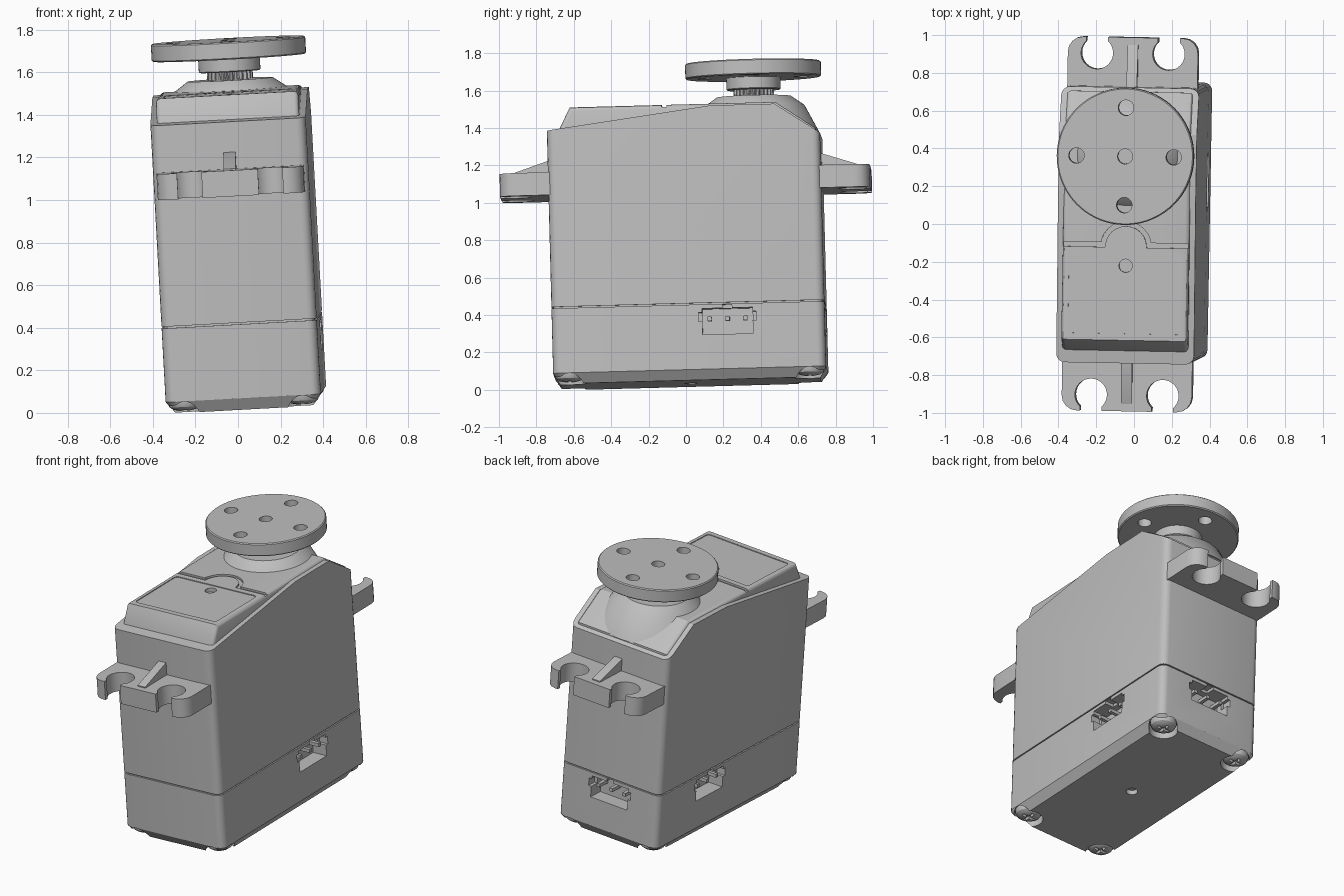
import bpy, bmesh
from math import sin, cos, pi, radians
from mathutils import Vector, Matrix

cube = bpy.data.objects.get("Cube")
if cube:
    bpy.data.objects.remove(cube, do_unlink=True)

GREY = (0.52, 0.52, 0.52, 1)
mat = bpy.data.materials.new("plain grey")
mat.use_nodes = True
mat.diffuse_color = GREY
mat.node_tree.nodes["Principled BSDF"].inputs["Base Color"].default_value = GREY
parts = []


def finish(name, bm):
    bmesh.ops.recalc_face_normals(bm, faces=bm.faces)
    mesh = bpy.data.meshes.new(name)
    bm.to_mesh(mesh)
    bm.free()
    mesh.materials.append(mat)
    obj = bpy.data.objects.new(name, mesh)
    bpy.context.collection.objects.link(obj)
    parts.append(obj)
    return obj


def loft(name, rings):
    """Closed skin through rings with equal point counts."""
    bm = bmesh.new()
    rows = [[bm.verts.new(p) for p in ring] for ring in rings]
    n = len(rows[0])
    for a, b in zip(rows, rows[1:]):
        for i in range(n):
            j = (i + 1) % n
            bm.faces.new((a[i], a[j], b[j], b[i]))
    bm.faces.new(rows[0])
    bm.faces.new(rows[-1])
    return finish(name, bm)


def lathe(name, profile, x=0, y=0, seg=48):
    return loft(name, [[(x + r * cos(2 * pi * i / seg), y + r * sin(2 * pi * i / seg), z)
                        for i in range(seg)] for r, z in profile])


def rounded_rect(hx, hy, r, z, steps=5):
    pts = []
    for k, (sx, sy) in enumerate([(1, 1), (-1, 1), (-1, -1), (1, -1)]):
        for i in range(steps + 1):
            a = pi / 2 * (k + i / steps)
            pts.append((sx * (hx - r) + r * cos(a), sy * (hy - r) + r * sin(a), z))
    return pts


def prism(name, pts, axis, lo, hi, round_edge=None, radius=0, steps=4):
    """Extrude a yz profile along x, or an xy profile along z."""
    bm = bmesh.new()
    rows = [[bm.verts.new((h, a, b) if axis == "x" else (a, b, h)) for a, b in pts]
            for h in (lo, hi)]
    n = len(pts)
    for i in range(n):
        j = (i + 1) % n
        bm.faces.new((rows[0][i], rows[0][j], rows[1][j], rows[1][i]))
    bm.faces.new(rows[0])
    bm.faces.new(rows[1])
    bmesh.ops.recalc_face_normals(bm, faces=bm.faces)
    if round_edge:
        edges = [e for e in bm.edges if round_edge(e.verts[0].co, e.verts[1].co)]
        bmesh.ops.bevel(bm, geom=edges, offset=radius, segments=steps, profile=0.5,
                        affect="EDGES", clamp_overlap=True)
    return finish(name, bm)


def box(name, c, s, round_edge=None, radius=0):
    x, y, z = (v / 2 for v in s)
    pts = [(c[0] - x, c[1] - y), (c[0] + x, c[1] - y), (c[0] + x, c[1] + y), (c[0] - x, c[1] + y)]
    return prism(name, pts, "z", c[2] - z, c[2] + z, round_edge, radius)


def cut(obj, cutter):
    mod = obj.modifiers.new("cut", "BOOLEAN")
    mod.operation = "DIFFERENCE"
    mod.solver = "EXACT"
    mod.object = cutter
    bpy.context.view_layer.objects.active = obj
    bpy.ops.object.modifier_apply(modifier=mod.name)
    parts.remove(cutter)
    bpy.data.objects.remove(cutter, do_unlink=True)


def upright(a, b):
    return abs(a.x - b.x) < 1e-4 and abs(a.y - b.y) < 1e-4


# Bottom cover with chamfered floor and a neck that leaves a thin seam
base = loft("bottom_cover", [
    rounded_rect(0.325, 0.695, 0.04, 0), rounded_rect(0.365, 0.73, 0.045, 0.055),
    rounded_rect(0.365, 0.73, 0.045, 0.402), rounded_rect(0.355, 0.72, 0.04, 0.402),
    rounded_rect(0.355, 0.72, 0.04, 0.43)])
cut(base, lathe("cutter", [(0.035, -0.1), (0.035, 0.03)], seg=24))

# Corner screws in pockets
for sx in (-1, 1):
    for sy in (-1, 1):
        x, y = sx * 0.277, sy * 0.642
        cut(base, lathe("cutter", [(0.087, -0.1), (0.087, 0.06)], x, y, 32))
        screw = lathe("corner_screw", [(0.03, 0.01), (0.055, 0.016), (0.072, 0.028),
                                       (0.079, 0.045), (0.079, 0.065)], x, y, 32)
        cut(screw, box("cutter", (x, y, 0.01), (0.085, 0.018, 0.04)))
        cut(screw, box("cutter", (x, y, 0.01), (0.018, 0.085, 0.04)))


# Three-pin sockets on both sides and the back
def socket_box(name, face, out, side, z, depth, width, height):
    if face == "back":
        return box(name, (side, out + 0.365, z), (width, depth, height))
    return box(name, (face * out, 0.21 + side, z), (depth, width, height))


for face in (-1, 1, "back"):
    cut(base, socket_box("cutter", face, 0.365, 0, 0.31, 0.2, 0.27, 0.14))
    cut(base, socket_box("cutter", face, 0.365, 0, 0.385, 0.12, 0.05, 0.03))
    for s in (-1, 1):
        cut(base, socket_box("cutter", face, 0.365, s * 0.14, 0.335, 0.12, 0.03, 0.05))
    for k in (-1, 0, 1):
        socket_box("socket_pin", face, 0.3, k * 0.095, 0.325, 0.1, 0.022, 0.022)

# Main case with sloping top
prism("main_case", [(-0.73, 0.41), (0.73, 0.41), (0.73, 1.306), (0.49, 1.466),
                    (0.15, 1.466), (-0.73, 1.355)], "x", -0.365, 0.365, upright, 0.045)

# Raised top lid
lid = prism("top_lid", [(-0.675, 1.2), (0.708, 1.2), (0.708, 1.333), (0.494, 1.478),
                        (-0.605, 1.478), (-0.675, 1.34)], "x", -0.335, 0.335,
            lambda a, b: abs(a.x - b.x) < 1e-4, 0.022, 3)
TOP = 1.478
cut(lid, lathe("cutter", [(0.035, TOP - 0.03), (0.035, TOP + 0.05)], 0, -0.21, 24))

# Groove across the lid, arching around the boss
arch = [(r * cos(a), -0.11 + r * sin(a))
        for r, angles in ((0.135, range(0, 181, 15)), (0.11, range(180, -1, -15)))
        for a in map(radians, angles)]
cut(lid, prism("cutter", arch, "z", TOP - 0.012, TOP + 0.05))
for s in (-1, 1):
    cut(lid, box("cutter", (s * 0.235, -0.1, TOP + 0.02), (0.25, 0.025, 0.064)))

# Shallow recessed panel on the lid
cut(lid, box("cutter", (0, -0.36, TOP + 0.017), (0.6, 0.42, 0.044), upright, 0.02))

# Output boss, spline, collar and disc horn
HY = 0.375
lathe("output_boss", [(0.345, 1.33), (0.27, TOP - 0.003), (0.2, 1.525)], 0, HY, 64)
lathe("spline_core", [(0.09, 1.5), (0.09, 1.6)], 0, HY)
teeth = 25
spline = [((0.108 if i % 4 < 2 else 0.094) * cos(2 * pi * i / (4 * teeth)),
           HY + (0.108 if i % 4 < 2 else 0.094) * sin(2 * pi * i / (4 * teeth)))
          for i in range(4 * teeth)]
prism("output_spline", spline, "z", 1.515, 1.58)
lathe("horn_collar", [(0.14, 1.562), (0.145, 1.567), (0.145, 1.64)], 0, HY)
horn = lathe("horn_disc", [(0.357, 1.627), (0.363, 1.633), (0.363, 1.704), (0.357, 1.71)],
             0, HY, 72)
cut(horn, lathe("cutter", [(0.04, 1.66), (0.04, 1.8)], 0, HY, 24))
for i in range(4):
    a = i * pi / 2
    cut(horn, lathe("cutter", [(0.041, 1.5), (0.041, 1.8)],
                    0.258 * cos(a), HY + 0.258 * sin(a), 24))

# Mounting ears with open round slots and a sloping rib
for s, name in ((-1, "front"), (1, "back")):
    ear = box(name + "_mounting_ear", (0, s * 0.845, 1.072), (0.69, 0.29, 0.122),
              lambda a, b: upright(a, b) and abs(a.y) > 0.9, 0.08)
    for x in (-0.19, 0.19):
        cut(ear, lathe("cutter", [(0.085, 0.9), (0.085, 1.3)], x, s * 0.905, 32))
        cut(ear, box("cutter", (x, s * 0.98, 1.1), (0.115, 0.13, 0.4)))
    prism(name + "_ear_rib", [(s * 0.7, 1.1), (s * 0.95, 1.1), (s * 0.95, 1.14),
                              (s * 0.73, 1.212), (s * 0.7, 1.212)], "x", -0.028, 0.028)

# Slight lean of the whole model
y_axis = Vector((0.018, 1, 0.027)).normalized()
z_axis = Vector((-0.055, -0.027, 1))
z_axis = (z_axis - y_axis * z_axis.dot(y_axis)).normalized()
x_axis = y_axis.cross(z_axis)
lean = Matrix((x_axis, y_axis, z_axis)).transposed().to_4x4()
lean.translation = (0.04, 0.027, 0.034)
bpy.ops.object.select_all(action="DESELECT")
for obj in parts:
    obj.data.transform(lean)
    obj.select_set(True)
bpy.context.view_layer.objects.active = parts[0]
bpy.ops.object.shade_smooth_by_angle(angle=radians(30))
